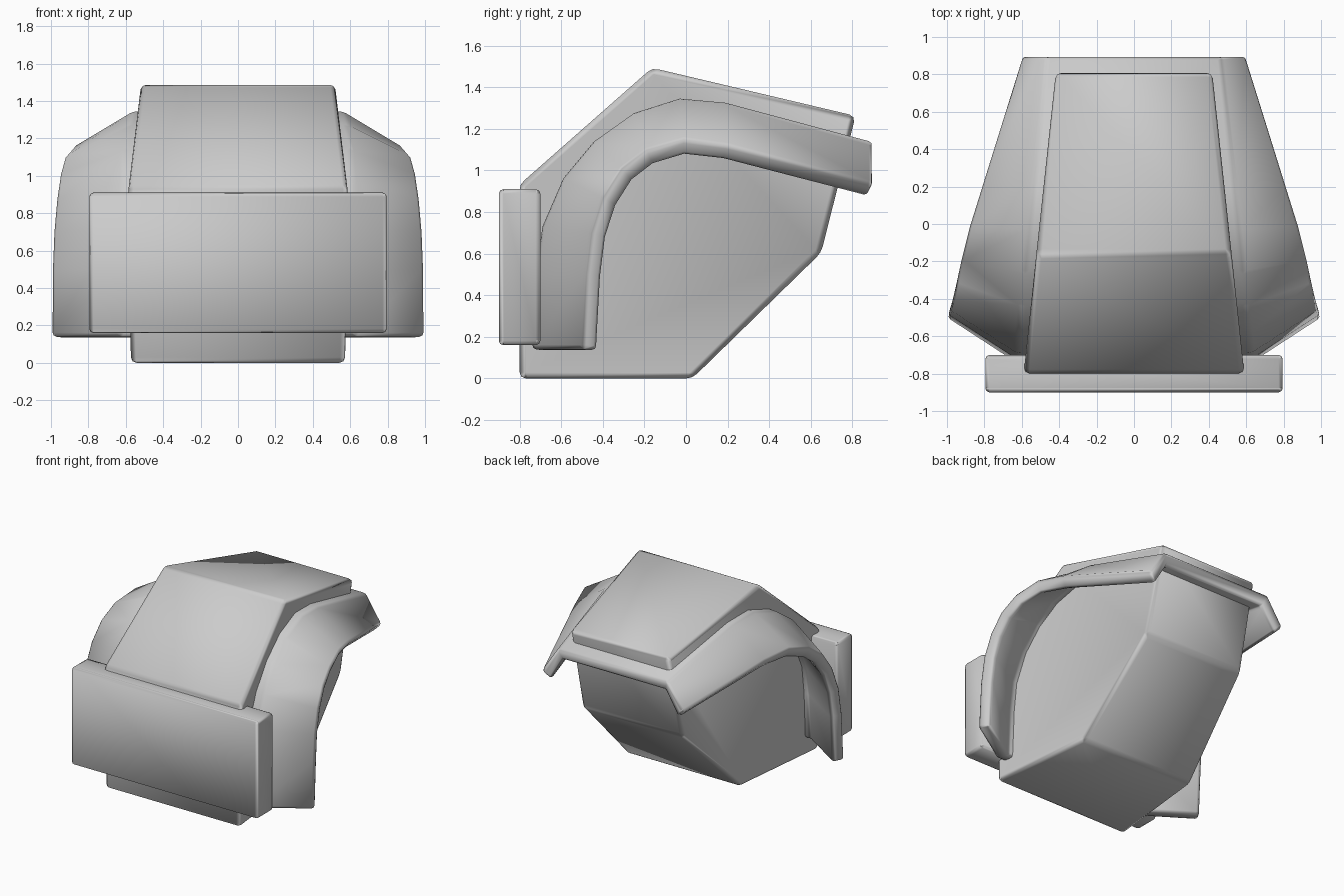
import bpy
import math

if "Cube" in bpy.data.objects:
    bpy.data.objects.remove(bpy.data.objects["Cube"])


def make(name, verts, faces, bevel, limit=25, thickness=0):
    """Build a mesh, optionally thicken it, round its edges and smooth it."""
    mesh = bpy.data.meshes.new(name)
    mesh.from_pydata(verts, [], faces)
    obj = bpy.data.objects.new(name, mesh)
    bpy.context.collection.objects.link(obj)
    bpy.ops.object.select_all(action='DESELECT')
    obj.select_set(True)
    bpy.context.view_layer.objects.active = obj
    bpy.ops.object.mode_set(mode='EDIT')
    bpy.ops.mesh.select_all(action='SELECT')
    if not thickness:
        bpy.ops.mesh.normals_make_consistent(inside=False)
    bpy.ops.object.mode_set(mode='OBJECT')
    if thickness:
        s = obj.modifiers.new("Thickness", 'SOLIDIFY')
        s.thickness = thickness
        s.offset = -1
        s.use_even_offset = True
    b = obj.modifiers.new("Bevel", 'BEVEL')
    b.width = bevel
    b.segments = 2
    b.limit_method = 'ANGLE'
    b.angle_limit = math.radians(limit)
    b.harden_normals = True
    bpy.ops.object.convert(target='MESH')
    bpy.ops.object.shade_smooth_by_angle(angle=math.radians(35))
    return obj


def prism(name, profile, half_width, bevel):
    """Side profile (y, z) spanned across x with a varying half width."""
    n = len(profile)
    verts = [(s * half_width(y, z), y, z) for s in (-1, 1) for y, z in profile]
    faces = [list(range(n)), list(range(2 * n - 1, n - 1, -1))]
    faces += [(i, (i + 1) % n, (i + 1) % n + n, i + n) for i in range(n)]
    return make(name, verts, faces, bevel)


# Main body: faceted block narrowing towards the back
prism("body",
      [(-0.8, 0), (0.03, 0), (0.65, 0.605), (0.815, 1.262), (-0.163, 1.493), (-0.8, 0.932)],
      lambda y, z: 0.505 - 0.107 * y - 0.015 * max(0, 1 - z / 0.9), 0.03)

# Front plate
prism("front_plate",
      [(-0.9, 0.16), (-0.7, 0.16), (-0.7, 0.91), (-0.9, 0.91)],
      lambda y, z: 0.795, 0.022)

# Fender shell: inner ridge (y, z) and outer edge (x, y, z) at each station
ridge = [(-0.74, 0.14), (-0.72, 0.5), (-0.69, 0.73), (-0.59, 0.96), (-0.44, 1.14),
         (-0.25, 1.275), (-0.03, 1.345), (0.19, 1.325), (0.9, 1.135)]
outer = [(1.0, -0.5, 0.14), (0.998, -0.48, 0.5), (0.99, -0.455, 0.7),
         (0.975, -0.4, 0.87), (0.955, -0.31, 1.01), (0.93, -0.19, 1.1),
         (0.885, -0.01, 1.15), (0.82, 0.2, 1.12), (0.6, 0.9, 0.93)]
verts = []
for (ry, rz), (ox, oy, oz) in zip(ridge, outer):
    rx = 0.557 - 0.1 * ry
    verts += [(-ox, oy, oz), (-rx, ry, rz), (rx, ry, rz), (ox, oy, oz)]
faces = [(4 * i + j, 4 * i + j + 1, 4 * i + j + 5, 4 * i + j + 4)
         for i in range(len(ridge) - 1) for j in range(3)]
make("fender_shell", verts, faces, 0.022, limit=28, thickness=0.09)
